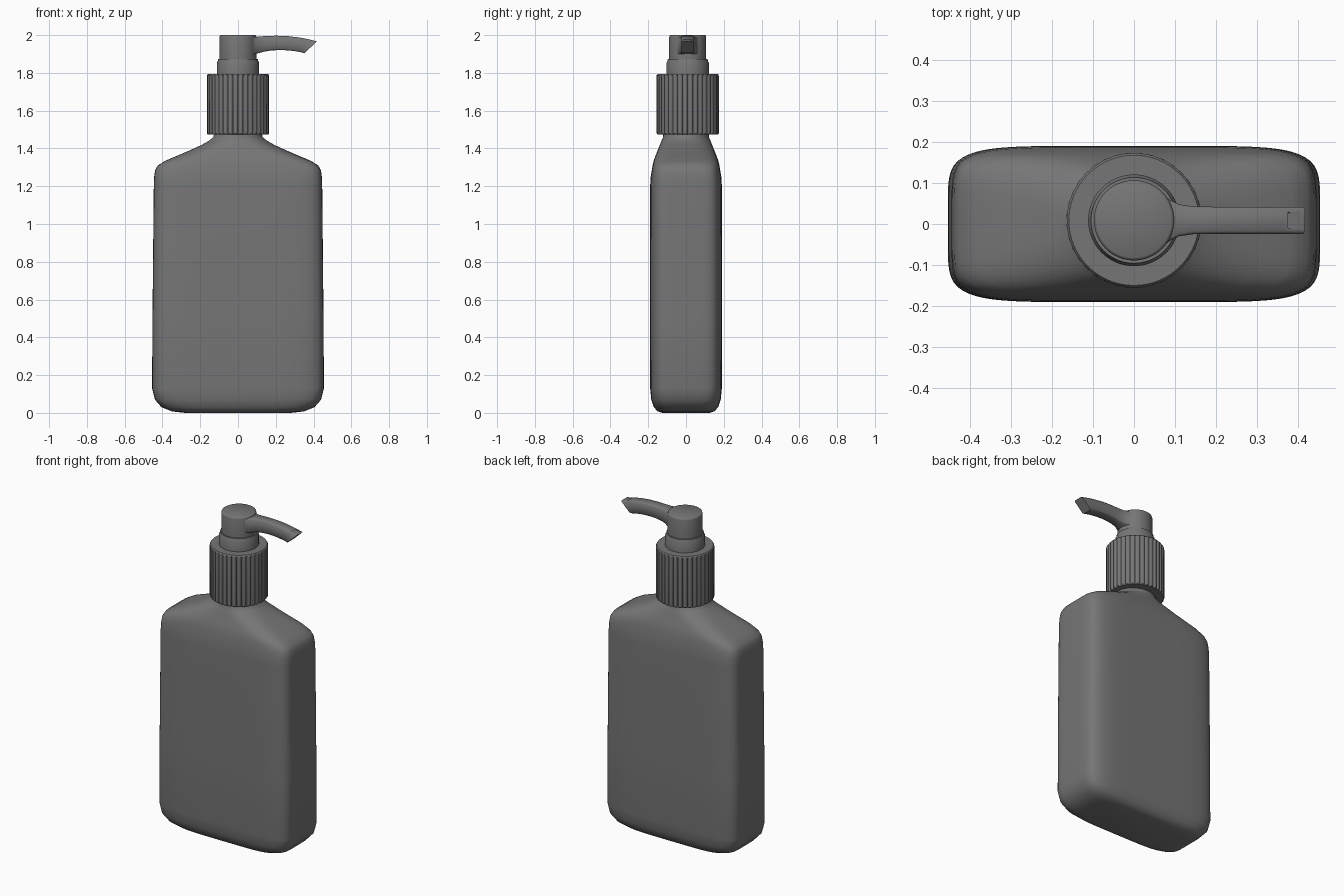
import bpy, bmesh, math
from mathutils import Vector

if "Cube" in bpy.data.objects:
    bpy.data.objects.remove(bpy.data.objects["Cube"])

CY = 0.009  # the pump axis sits slightly behind the centre

grey = bpy.data.materials.new("dark_grey_plastic")
grey.diffuse_color = (0.18, 0.18, 0.18, 1)
grey.use_nodes = True
grey.node_tree.nodes["Principled BSDF"].inputs["Base Color"].default_value = grey.diffuse_color


def finish(name, bm, angle=35):
    bmesh.ops.recalc_face_normals(bm, faces=bm.faces)
    me = bpy.data.meshes.new(name)
    bm.to_mesh(me)
    bm.free()
    me.materials.append(grey)
    ob = bpy.data.objects.new(name, me)
    bpy.context.collection.objects.link(ob)
    bpy.ops.object.select_all(action='DESELECT')
    ob.select_set(True)
    bpy.context.view_layer.objects.active = ob
    bpy.ops.object.shade_smooth_by_angle(angle=math.radians(angle))
    return ob


def loft(rings):
    """Skin closed rings of points and cap both ends."""
    bm = bmesh.new()
    vs = [[bm.verts.new(p) for p in r] for r in rings]
    n = len(rings[0])
    for a, b in zip(vs, vs[1:]):
        for i in range(n):
            j = (i + 1) % n
            bm.faces.new((a[i], a[j], b[j], b[i]))
    bm.faces.new(vs[0][::-1])
    bm.faces.new(vs[-1])
    return bm


def superellipse(z, a, b, n, count=80):
    pts = []
    for i in range(count):
        t = 2 * math.pi * (i + 0.5) / count
        c, s = math.cos(t), math.sin(t)
        pts.append((math.copysign(abs(c) ** (2 / n), c) * a,
                    math.copysign(abs(s) ** (2 / n), s) * b, z))
    return pts


def circle(z, r, count=64):
    return [(r * math.cos(2 * math.pi * i / count),
             CY + r * math.sin(2 * math.pi * i / count), z) for i in range(count)]


# Bottle: height, half width, half depth, squareness
body = [(0.0, 0.28, 0.125, 4.5), (0.008, 0.35, 0.15, 5), (0.03, 0.405, 0.17, 5.5),
        (0.07, 0.44, 0.184, 6), (0.13, 0.455, 0.19, 6), (0.5, 0.453, 0.191, 6),
        (1.2, 0.446, 0.19, 6), (1.25, 0.444, 0.187, 6), (1.285, 0.439, 0.181, 6),
        (1.31, 0.425, 0.177, 5.6), (1.335, 0.385, 0.171, 5), (1.36, 0.325, 0.162, 4.2),
        (1.39, 0.255, 0.15, 3.4), (1.42, 0.19, 0.138, 2.7), (1.44, 0.155, 0.13, 2.3),
        (1.46, 0.13, 0.121, 2), (1.5, 0.125, 0.12, 2)]
finish("bottle", loft([superellipse(*s) for s in body]), 50)

# Ribbed screw cap: rounded ribs separated by narrow grooves
RIBS, STEPS = 36, 6
DIPS = (0.008, 0.002, 0.0, 0.0, 0.0, 0.002)


def cap_ring(z, r, groove):
    pts = []
    for i in range(RIBS * STEPS):
        t = 2 * math.pi * i / (RIBS * STEPS)
        rr = r - groove * DIPS[i % STEPS]
        pts.append((rr * math.cos(t), CY + rr * math.sin(t), z))
    return pts


finish("ribbed_cap", loft([cap_ring(1.475, 0.161, 1), cap_ring(1.48, 0.165, 1),
                           cap_ring(1.782, 0.165, 1), cap_ring(1.788, 0.164, 0),
                           cap_ring(1.795, 0.159, 0)]), 35)

# Collar and pump head
finish("collar", loft([circle(1.785, 0.112), circle(1.853, 0.112), circle(1.862, 0.107),
                       circle(1.874, 0.105)]), 35)
finish("pump_head", loft([circle(1.865, 0.098), circle(1.99, 0.098), circle(1.997, 0.096),
                          circle(2.0, 0.091)]), 50)

# Spout: top x, top z, bottom x, bottom z, half width
path = [(0.06, 1.988, 0.06, 1.895, 0.07), (0.088, 1.99, 0.088, 1.899, 0.05),
        (0.11, 1.992, 0.11, 1.905, 0.039), (0.145, 1.995, 0.14, 1.913, 0.034),
        (0.2, 1.997, 0.18, 1.919, 0.033), (0.26, 1.995, 0.225, 1.921, 0.033),
        (0.32, 1.988, 0.27, 1.919, 0.033), (0.37, 1.979, 0.315, 1.913, 0.033),
        (0.418, 1.967, 0.353, 1.905, 0.033)]
C = 0.007  # corner chamfer
rings = []
for xt, zt, xb, zb, w in path:
    top, bot = Vector((xt, CY, zt)), Vector((xb, CY, zb))
    d = (bot - top).normalized() * C
    ring = []
    for p, y in ((top + d, -w), (top, C - w), (top, w - C), (top + d, w),
                 (bot - d, w), (bot, w - C), (bot, C - w), (bot - d, -w)):
        ring.append(p + Vector((0, y, 0)))
    rings.append(ring)
bm = loft(rings)
bmesh.ops.recalc_face_normals(bm, faces=bm.faces)
# Hollow nozzle opening
tip = max(bm.faces, key=lambda f: f.calc_center_median().x)
bmesh.ops.inset_individual(bm, faces=[tip], thickness=0.010)
bmesh.ops.inset_individual(bm, faces=[tip], thickness=0.001)
bmesh.ops.translate(bm, verts=list(tip.verts), vec=(-0.05, 0, 0.006))
finish("spout", bm, 50)
